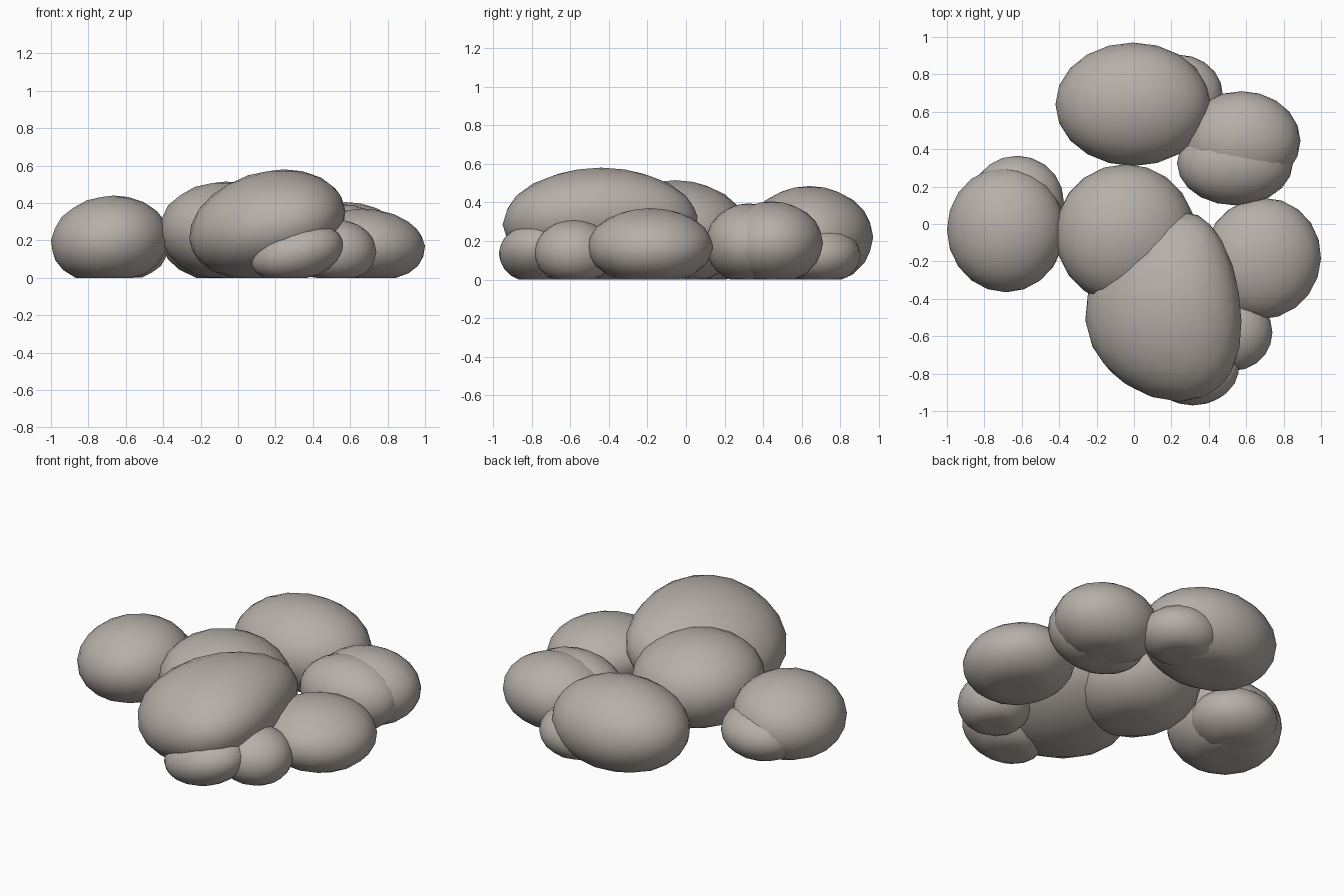
import bpy, bmesh

if "Cube" in bpy.data.objects:
    bpy.data.objects.remove(bpy.data.objects["Cube"])

# One warm grey for every stone
grey = bpy.data.materials.new("warm_grey_stone")
grey.diffuse_color = (0.47, 0.43, 0.395, 1)
grey.use_nodes = True
grey.node_tree.nodes["Principled BSDF"].inputs["Base Color"].default_value = grey.diffuse_color


def stone(name, centre, radii, lean=0.0, bend=0.0, taper=0.0, skew=0.0):
    """Rounded boulder settled flat on the ground.
    lean: top shifts in x; bend: both y ends shift in x;
    taper: narrows the +y end; skew: +y end shifts in x."""
    bm = bmesh.new()
    bmesh.ops.create_icosphere(bm, subdivisions=3, radius=1)
    for v in bm.verts:
        x, y, z = v.co
        px = x * radii[0] * (1 - taper * y) + lean * z + bend * y * y + skew * y
        v.co = (centre[0] + px,
                centre[1] + y * radii[1],
                max(0.0, centre[2] + z * radii[2]))
    bmesh.ops.recalc_face_normals(bm, faces=bm.faces)
    for f in bm.faces:
        f.smooth = True
    mesh = bpy.data.meshes.new(name)
    bm.to_mesh(mesh)
    bm.free()
    mesh.materials.append(grey)
    ob = bpy.data.objects.new(name, mesh)
    bpy.context.collection.objects.link(ob)
    return ob


# Large stones in the middle
stone("front_boulder", (0.155, -0.44, 0.285), (0.405, 0.51, 0.295),
      lean=0.09, bend=0.09, taper=0.13)
stone("middle_boulder", (-0.045, -0.055, 0.245), (0.375, 0.375, 0.27), lean=-0.02)

# Left pair
stone("left_stone", (-0.685, -0.03, 0.2), (0.315, 0.335, 0.24), lean=0.02)
stone("left_rear_lump", (-0.625, 0.12, 0.15), (0.25, 0.245, 0.165))

# Rear pair
stone("rear_stone", (-0.005, 0.64, 0.22), (0.415, 0.33, 0.265))
stone("rear_side_lump", (0.24, 0.69, 0.125), (0.235, 0.215, 0.155))

# Right rear pair
stone("right_rear_stone", (0.575, 0.445, 0.19), (0.315, 0.265, 0.215))
stone("right_rear_lump", (0.54, 0.325, 0.185), (0.31, 0.225, 0.21))

# Right stone with its small neighbour
stone("right_stone", (0.685, -0.185, 0.17), (0.315, 0.325, 0.2),
      lean=-0.02, skew=0.01)
stone("right_front_pebble", (0.53, -0.58, 0.14), (0.21, 0.205, 0.17))

# Small stone tucked under the front
stone("front_pebble", (0.315, -0.765, 0.135), (0.24, 0.205, 0.16), lean=0.06)
